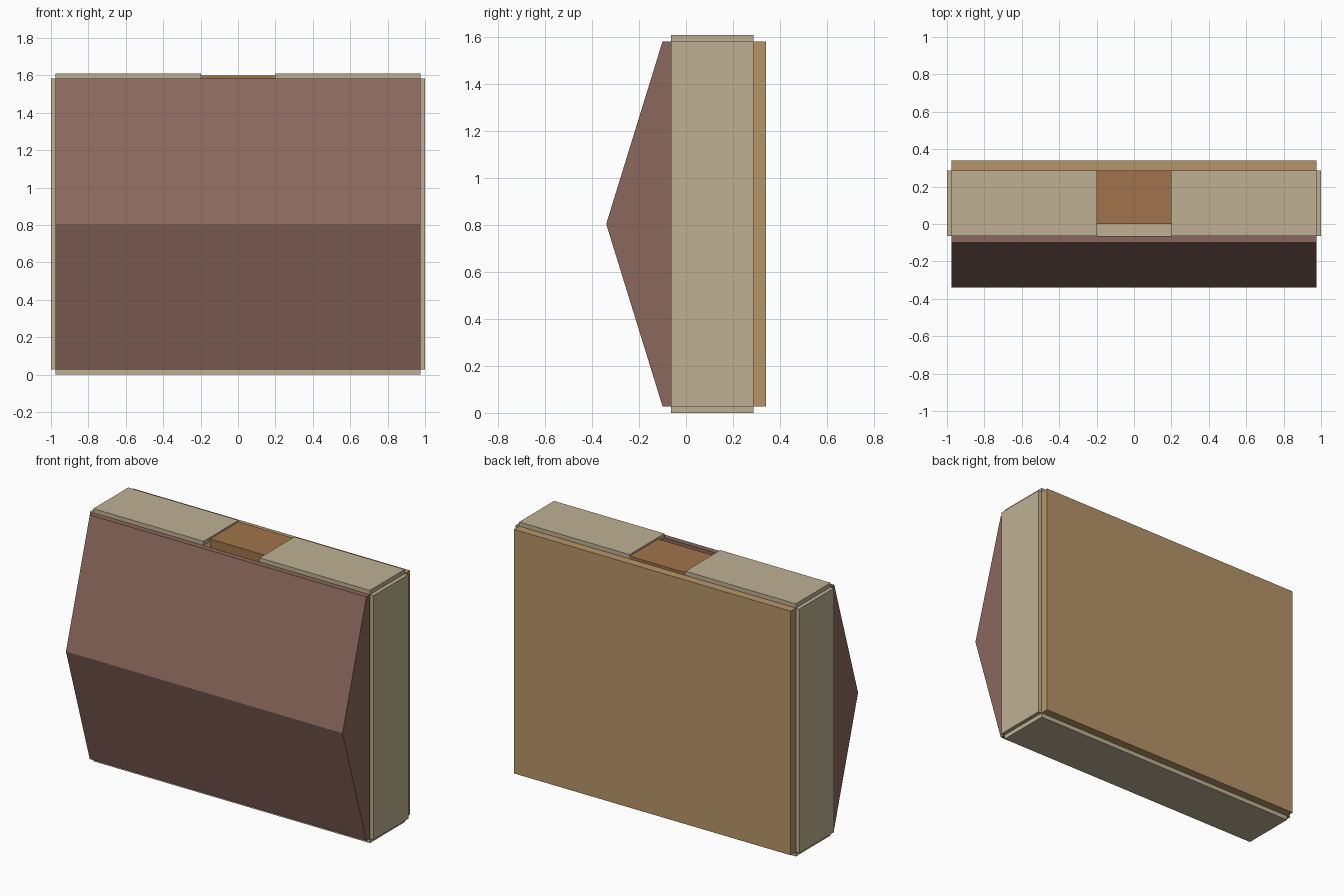
import bpy, bmesh

if "Cube" in bpy.data.objects:
    bpy.data.objects.remove(bpy.data.objects["Cube"])


def material(name, rgb):
    m = bpy.data.materials.new(name)
    m.diffuse_color = (*rgb, 1)
    m.use_nodes = True
    m.node_tree.nodes["Principled BSDF"].inputs["Base Color"].default_value = m.diffuse_color
    return m


BEIGE = material("beige", (0.52, 0.44, 0.29))
TAN = material("tan", (0.47, 0.30, 0.14))
ORANGE = material("orange", (0.35, 0.175, 0.07))
BROWN = material("brown", (0.26, 0.14, 0.11))


def prism(name, profile, x0, x1, mat):
    """Extrude a (y, z) profile along x."""
    bm = bmesh.new()
    face = bm.faces.new([bm.verts.new((x0, y, z)) for y, z in profile])
    ext = bmesh.ops.extrude_face_region(bm, geom=[face])
    moved = [v for v in ext["geom"] if isinstance(v, bmesh.types.BMVert)]
    bmesh.ops.translate(bm, verts=moved, vec=(x1 - x0, 0, 0))
    bmesh.ops.recalc_face_normals(bm, faces=bm.faces)
    me = bpy.data.meshes.new(name)
    bm.to_mesh(me)
    bm.free()
    me.materials.append(mat)
    ob = bpy.data.objects.new(name, me)
    bpy.context.collection.objects.link(ob)
    return ob


def box(name, x, y, z, mat):
    profile = [(y[0], z[0]), (y[1], z[0]), (y[1], z[1]), (y[0], z[1])]
    return prism(name, profile, x[0], x[1], mat)


W = 0.975               # half width inside the side panels
Y = (-0.064, 0.287)     # depth of the frame
LOW, HIGH, TOP = 0.028, 1.583, 1.61

# Frame panels around the hollow middle
box("bottom_panel", (-W, W), Y, (0, LOW), BEIGE)
for side, s in (("left", -1), ("right", 1)):
    box(side + "_side_panel", sorted((s * W, s)), Y, (LOW, HIGH), BEIGE)
    box(side + "_top_panel", sorted((s * 0.197, s * W)), Y, (HIGH, TOP), BEIGE)

# Block filling the top opening, leaving a slot in front of it
box("slot_block", (-0.197, 0.197), (0, Y[1]), (LOW, 1.60), ORANGE)

# Flat back cover
box("back_cover", (-W, W), (Y[1], 0.34), (LOW, HIGH), TAN)

# Front cover, folded out to a ridge at mid height
prism("front_cover",
      [(Y[0], LOW), (Y[0], HIGH), (-0.10, HIGH), (-0.34, 0.805), (-0.10, LOW)],
      -W, W, BROWN)
